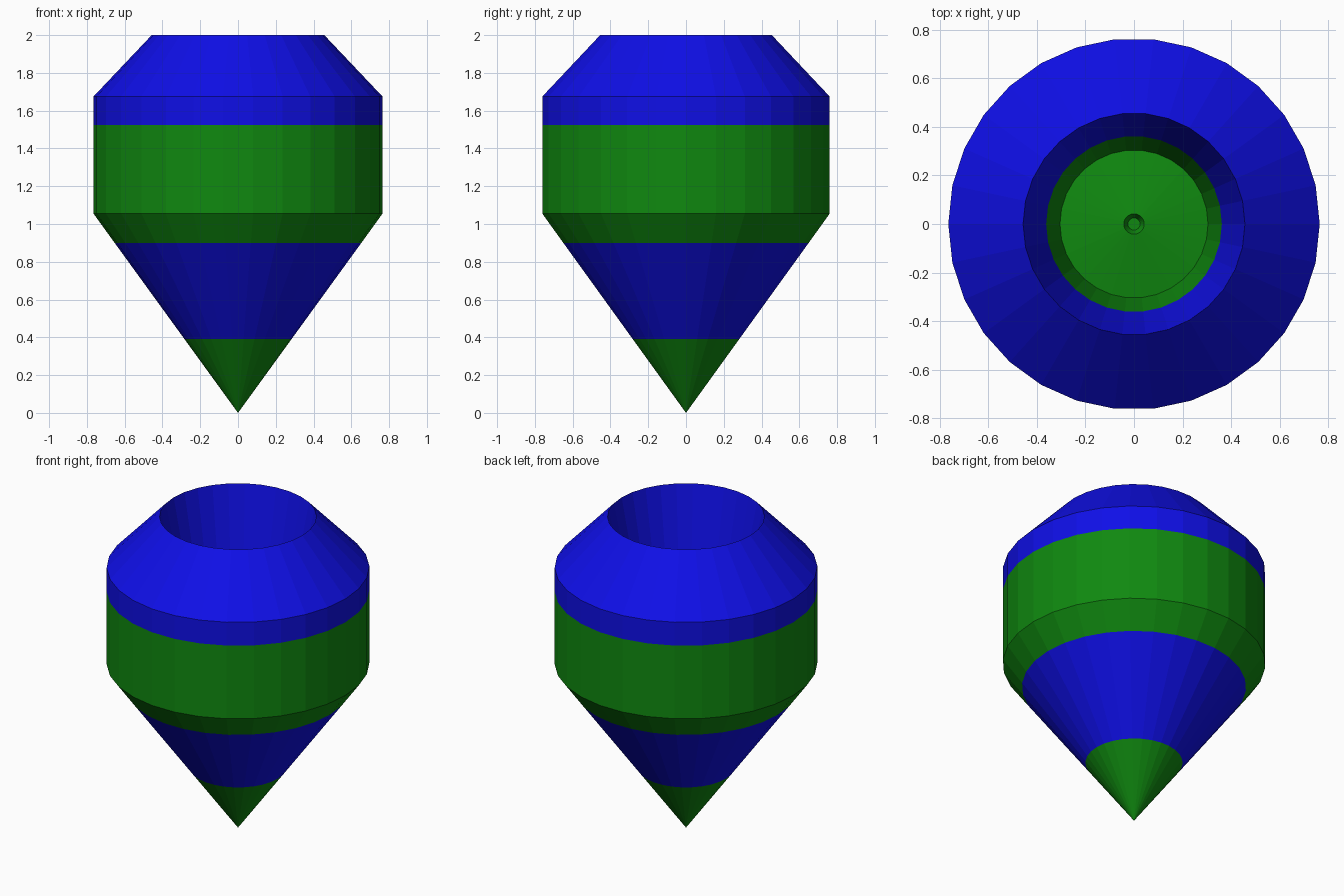
import bpy, bmesh, math

if "Cube" in bpy.data.objects:
    bpy.data.objects.remove(bpy.data.objects["Cube"])

SIDES = 30


def material(name, rgb):
    m = bpy.data.materials.new(name)
    m.diffuse_color = (*rgb, 1)
    m.use_nodes = True
    m.node_tree.nodes["Principled BSDF"].inputs["Base Color"].default_value = m.diffuse_color
    return m


blue = material("bright_blue", (0.005, 0.005, 0.84))
green = material("deep_green", (0.005, 0.25, 0.005))


def is_green(z):
    # painted bands by height
    return z < 0.39 or 0.90 < z < 1.525


def revolve(name, profile):
    bm = bmesh.new()
    rings = []
    for r, z in profile:
        if r == 0:
            rings.append([bm.verts.new((0, 0, z))] * SIDES)
        else:
            rings.append([bm.verts.new((r * math.cos(math.tau * i / SIDES),
                                        r * math.sin(math.tau * i / SIDES), z))
                          for i in range(SIDES)])
    for (a, b), (p, q) in zip(zip(rings, rings[1:]), zip(profile, profile[1:])):
        for i in range(SIDES):
            j = (i + 1) % SIDES
            corners = list(dict.fromkeys((a[i], a[j], b[j], b[i])))
            face = bm.faces.new(corners)
            face.material_index = int(is_green((p[1] + q[1]) / 2))
    bmesh.ops.recalc_face_normals(bm, faces=bm.faces)
    mesh = bpy.data.meshes.new(name)
    bm.to_mesh(mesh)
    bm.free()
    mesh.materials.append(blue)
    mesh.materials.append(green)
    obj = bpy.data.objects.new(name, mesh)
    bpy.context.collection.objects.link(obj)
    return obj


# outer cone, drum wall, shoulder, then the tapered hollow and its floor
revolve("spinning_top_body", [
    (0, 0), (0.283, 0.39), (0.653, 0.90), (0.765, 1.055),
    (0.765, 1.525), (0.765, 1.675), (0.457, 2.0),
    (0.362, 1.525), (0.305, 1.25),
    (0.042, 1.29), (0.025, 1.25), (0, 1.25),
])
